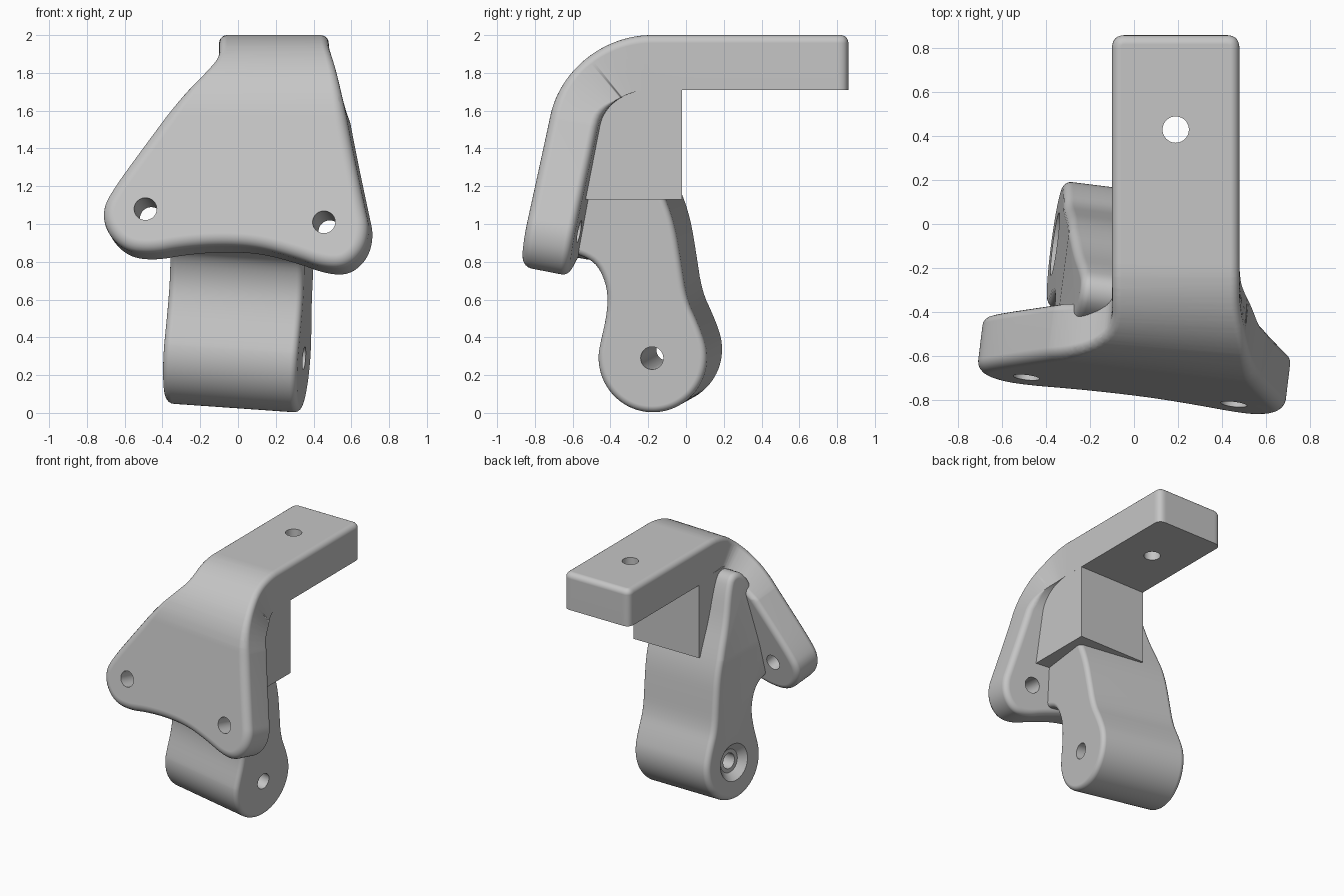
import bpy, bmesh, math
from mathutils import Matrix

if "Cube" in bpy.data.objects:
    bpy.data.objects.remove(bpy.data.objects["Cube"])

grey = bpy.data.materials.new("plain_grey")
grey.use_nodes = True
grey.diffuse_color = (0.56, 0.56, 0.56, 1)
grey.node_tree.nodes["Principled BSDF"].inputs["Base Color"].default_value = (0.56, 0.56, 0.56, 1)


def ramp(v):
    # Smooth step between 0 and 1
    v = min(max(v, 0), 1)
    return v * v * (3 - 2 * v)


def chaikin(pts, rounds=3):
    # Round a closed control polygon by corner cutting
    for _ in range(rounds):
        out = []
        for (ax, ay), (bx, by) in zip(pts, pts[1:] + pts[:1]):
            out.append((ax * 0.75 + bx * 0.25, ay * 0.75 + by * 0.25))
            out.append((ax * 0.25 + bx * 0.75, ay * 0.25 + by * 0.75))
        pts = out
    area = sum(a[0] * b[1] - b[0] * a[1] for a, b in zip(pts, pts[1:] + pts[:1]))
    return pts if area > 0 else pts[::-1]


def add_object(name, bm):
    bmesh.ops.recalc_face_normals(bm, faces=bm.faces)
    mesh = bpy.data.meshes.new(name)
    bm.to_mesh(mesh)
    bm.free()
    mesh.materials.append(grey)
    obj = bpy.data.objects.new(name, mesh)
    bpy.context.collection.objects.link(obj)
    return obj


def rounded_prism(name, outline, height, r_top, r_bottom, steps=5):
    # Flat slab with rounded rims; each rim radius is a function of the point
    n = len(outline)
    bm = bmesh.new()
    rings = []
    levels = [(0, i) for i in range(steps + 1)] + [(1, i) for i in range(steps, -1, -1)]
    for side, i in levels:
        a = math.pi / 2 * i / steps
        ring = []
        for k, (x, y) in enumerate(outline):
            px, py = outline[k - 1]
            qx, qy = outline[(k + 1) % n]
            length = math.hypot(qx - px, qy - py)
            r = (r_bottom if side else r_top)(x, y)
            inset, depth = r * (1 - math.sin(a)), r * (1 - math.cos(a))
            ring.append(bm.verts.new((x - (qy - py) / length * inset,
                                      y + (qx - px) / length * inset,
                                      height - depth if side else depth)))
        rings.append(ring)
    for a, b in zip(rings, rings[1:]):
        for k in range(n):
            j = (k + 1) % n
            bm.faces.new((a[k], a[j], b[j], b[k]))
    bm.faces.new(rings[0][::-1])
    bm.faces.new(rings[-1])
    bmesh.ops.remove_doubles(bm, verts=bm.verts, dist=1e-5)
    return add_object(name, bm)


def drill(obj, x, y, z, r1, r2, depth):
    # Cut a round hole or tapered recess along the slab thickness
    bm = bmesh.new()
    bmesh.ops.create_cone(bm, cap_ends=True, segments=40, radius1=r1, radius2=r2,
                          depth=depth, matrix=Matrix.Translation((x, y, z)))
    cutter = add_object("cutter", bm)
    cutter.hide_render = True
    mod = obj.modifiers.new("hole", 'BOOLEAN')
    mod.operation, mod.solver, mod.object = 'DIFFERENCE', 'EXACT', cutter
    bpy.context.view_layer.objects.active = obj
    bpy.ops.object.modifier_apply(modifier=mod.name)
    bpy.data.objects.remove(cutter)


def finish(obj, mapping, slices):
    # Slice the slab where it bends, move it into place and shade it
    bm = bmesh.new()
    bm.from_mesh(obj.data)
    for s in slices:
        bmesh.ops.bisect_plane(bm, geom=bm.verts[:] + bm.edges[:] + bm.faces[:],
                               plane_co=(0, s, 0), plane_no=(0, 1, 0), dist=1e-5)
    for v in bm.verts:
        v.co = mapping(*v.co)
    bmesh.ops.recalc_face_normals(bm, faces=bm.faces)
    bm.to_mesh(obj.data)
    bm.free()
    bpy.ops.object.select_all(action='DESELECT')
    obj.select_set(True)
    bpy.context.view_layer.objects.active = obj
    bpy.ops.object.shade_smooth_by_angle(angle=math.radians(35))
    mod = obj.modifiers.new("normals", 'WEIGHTED_NORMAL')
    mod.keep_sharp = True


# Bent strap: horizontal arm, quarter bend and three-cornered front plate
R, A, YB, ZB = 0.53, 1.379, -0.18, 1.47


def along(z):
    # Length along the strap at a given height of its outer face
    zb = ZB + R * math.cos(A)
    return -R * math.acos((z - ZB) / R) if z > zb else -R * A - (zb - z) / math.sin(A)


def bend(x, s, t):
    th = min(max(-s / R, 0), A)
    w = ramp(th / A)
    t *= 1 - 0.1 * w
    d = max(-s - R * A, 0)
    y = YB + max(s, 0) - (R - t) * math.sin(th) - d * math.cos(A)
    z = ZB + (R - t) * math.cos(th) - d * math.sin(A)
    return (x + 0.12 * t * w, y - 0.115 * (x - 0.35) * w, z)


plate = [(0.483, 1.95), (0.51, 1.86), (0.585, 1.48), (0.665, 1.1), (0.692, 0.98), (0.662, 0.86),
         (0.57, 0.775), (0.45, 0.775), (0.3, 0.83), (0.1, 0.885), (-0.1, 0.895),
         (-0.3, 0.88), (-0.46, 0.85), (-0.6, 0.865), (-0.7, 0.96), (-0.725, 1.08),
         (-0.67, 1.19), (-0.48, 1.45), (-0.29, 1.7), (-0.18, 1.81), (-0.1, 1.9)]
arm_start = [(-0.1, -0.15), (-0.1, 0.5), (-0.1, 0.92), (-0.1, 1.04), (0.02, 1.04)]
arm_end = [(0.36, 1.04), (0.48, 1.04), (0.48, 0.92), (0.48, 0.5), (0.48, -0.1)]
outline = chaikin([(x, along(z)) for x, z in plate] + arm_start + arm_end)
strap = rounded_prism("bent_strap", outline, 0.29,
                      lambda x, s: 0.042 + 0.02 * ramp((-0.4 - s) / 0.4),
                      lambda x, s: 0.045 * ramp((-0.35 - s) / 0.3))
for x, s in ((-0.49, along(1.08)), (0.455, along(1.01)), (0.19, 0.61)):
    drill(strap, x, s, 0.145, 0.06, 0.06, 0.6)
finish(strap, bend, [-R * A * i / 24 for i in range(25)])

# Pivot lug: round eye at the bottom, tapering up into a gusset behind the plate
circle = [(-0.18 + 0.288 * math.cos(a), 0.29 + 0.29 * math.sin(a))
          for a in (math.radians(170 + 10 * i) for i in range(22))]
lug_side = [(0.06, 0.47), (0.0, 0.6), (-0.03, 0.8), (-0.06, 0.98), (-0.11, 1.13),
            (-0.21, 1.35), (-0.28, 1.58), (-0.34, 1.69), (-0.46, 1.68), (-0.56, 1.5),
            (-0.63, 1.1), (-0.67, 0.86), (-0.55, 0.83), (-0.47, 0.78), (-0.42, 0.66),
            (-0.42, 0.53)]
DEPTH = 0.71


def tilt(a, b, c):
    x = 0.35 - c * (1 - 0.12 * max(b - 1.1, 0))
    return (x + 0.13 * (a + 0.18) + 0.07 * (b - 0.29), a + 0.125 * c, b + 0.07 * c)


lug = rounded_prism("pivot_lug", chaikin(circle + lug_side, 2), DEPTH,
                    lambda x, y: 0.035, lambda x, y: 0.04)
drill(lug, -0.18, 0.29, 0.35, 0.06, 0.06, 1.0)
drill(lug, -0.18, 0.29, DEPTH - 0.01, 0.09, 0.175, 0.08)
finish(lug, tilt, [1.1])

# Square block under the arm
bm = bmesh.new()
bmesh.ops.create_cube(bm, size=1, matrix=Matrix.Translation((0.19, -0.29, 1.435))
                      @ Matrix.Diagonal((0.58, 0.54, 0.61, 1)))
add_object("support_block", bm)
